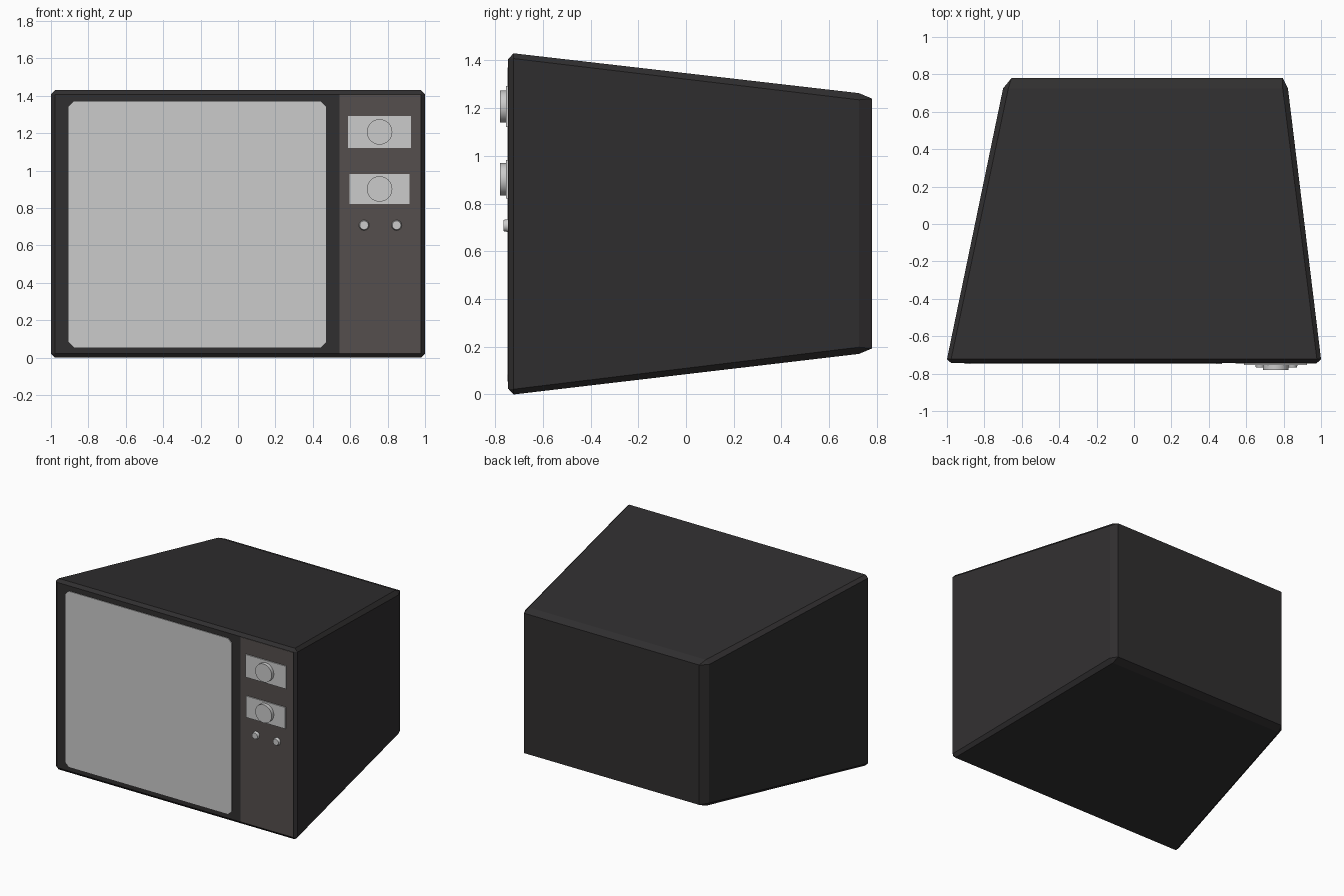
import bpy, bmesh, math
from mathutils import Vector

if "Cube" in bpy.data.objects:
    bpy.data.objects.remove(bpy.data.objects["Cube"])


def material(name, rgb):
    m = bpy.data.materials.new(name)
    m.diffuse_color = (*rgb, 1)
    m.use_nodes = True
    m.node_tree.nodes["Principled BSDF"].inputs["Base Color"].default_value = m.diffuse_color
    return m


DARK = material("dark_casing", (0.03, 0.028, 0.029))
BROWN = material("brown_panel", (0.09, 0.078, 0.074))


def finish(name, bm, mat=None):
    bmesh.ops.recalc_face_normals(bm, faces=bm.faces)
    me = bpy.data.meshes.new(name)
    bm.to_mesh(me)
    bm.free()
    ob = bpy.data.objects.new(name, me)
    bpy.context.collection.objects.link(ob)
    if mat:
        me.materials.append(mat)
    return ob


def chamfered(x0, x1, z0, z1, c, y):
    # rectangle with cut corners, facing the front
    return [Vector((x, y, z)) for x, z in (
        (x0 + c, z0), (x1 - c, z0), (x1, z0 + c), (x1, z1 - c),
        (x1 - c, z1), (x0 + c, z1), (x0, z1 - c), (x0, z0 + c))]


def slab(name, x0, x1, z0, z1, front, back, c=0.0, mat=None):
    bm = bmesh.new()
    if c:
        pts = chamfered(x0, x1, z0, z1, c, back)
    else:
        pts = [Vector((x, back, z)) for x, z in ((x0, z0), (x1, z0), (x1, z1), (x0, z1))]
    face = bm.faces.new([bm.verts.new(p) for p in pts])
    geo = bmesh.ops.extrude_face_region(bm, geom=[face], use_keep_orig=True)["geom"]
    bmesh.ops.translate(bm, verts=[g for g in geo if isinstance(g, bmesh.types.BMVert)],
                        vec=(0, front - back, 0))
    return finish(name, bm, mat)


def knob(name, x, z, r_back, r_front, front, back):
    bpy.ops.mesh.primitive_cone_add(vertices=32, radius1=r_back, radius2=r_front,
                                    depth=back - front, location=(x, (front + back) / 2, z),
                                    rotation=(math.radians(90), 0, 0))
    ob = bpy.context.object
    ob.name = name
    bpy.ops.object.shade_smooth_by_angle()
    return ob


# Casing: tapered, chamfered box, lopsided towards the right at the back
bm = bmesh.new()
front_rect = [Vector((x, -0.743, z)) for x in (-0.978, 0.978) for z in (0.022, 1.408)]
back_rect = [Vector((x, 0.78, z)) for x in (-0.655, 0.795) for z in (0.193, 1.24)]
for p in (front_rect + chamfered(-1, 1, 0, 1.43, 0.022, -0.723)
          + chamfered(-0.70, 0.823, 0.17, 1.263, 0.028, 0.725) + back_rect):
    bm.verts.new(p)
bmesh.ops.convex_hull(bm, input=bm.verts)
bmesh.ops.dissolve_limit(bm, angle_limit=math.radians(2), verts=bm.verts, edges=bm.edges)
finish("casing", bm, DARK)

# Screen and control panel on the front
slab("screen", -0.905, 0.47, 0.055, 1.37, -0.748, -0.73, c=0.028)
slab("control_panel", 0.543, 0.977, 0.023, 1.407, -0.746, -0.73, mat=BROWN)

# Two dials, each a plate with a round knob
for label, x0, x1, z0, z1 in (("upper", 0.588, 0.925, 1.122, 1.292),
                              ("lower", 0.596, 0.918, 0.822, 0.982)):
    slab(label + "_dial_plate", x0, x1, z0, z1, -0.754, -0.74)
    knob(label + "_dial", 0.757, (z0 + z1) / 2, 0.068, 0.068, -0.78, -0.75)

# Pair of small knobs
for label, x in (("left", 0.674), ("right", 0.848)):
    knob(label + "_small_knob", x, 0.708, 0.029, 0.023, -0.766, -0.74)
